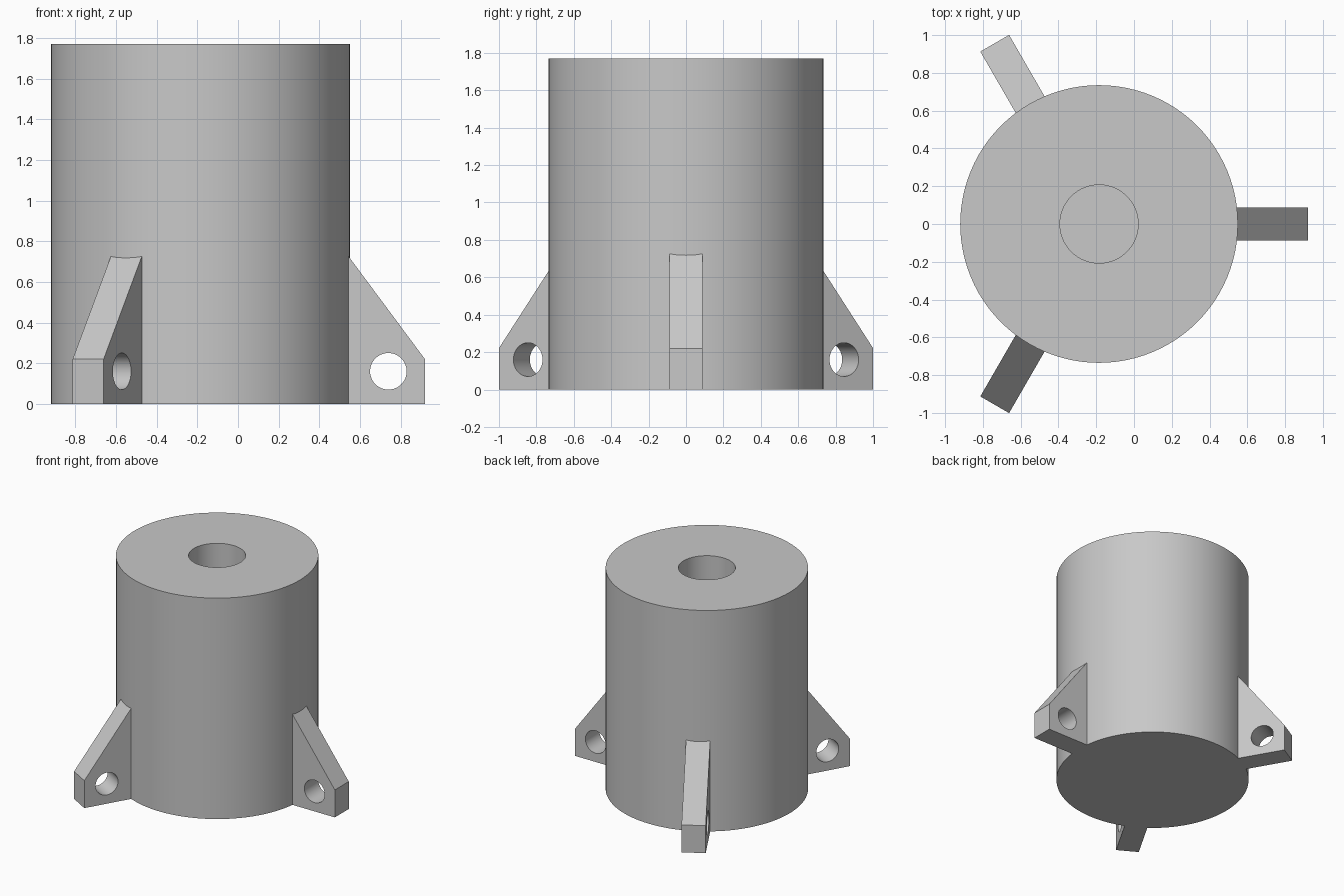
import bpy
import bmesh
from math import cos, sin, tau, radians
from mathutils import Matrix, Vector

default_cube = bpy.data.objects.get("Cube")
if default_cube:
    bpy.data.objects.remove(default_cube, do_unlink=True)

AXIS_X = -0.185
BODY_RADIUS, BODY_HEIGHT = 0.735, 1.77
BORE_RADIUS, BORE_FLOOR = 0.207, 0.18
FIN_REACH, FIN_ROOT, FIN_HALF = 1.105, 0.72, 0.088

grey = bpy.data.materials.new("plain grey")
grey.use_nodes = True
grey.diffuse_color = (0.58, 0.58, 0.58, 1)
grey.node_tree.nodes["Principled BSDF"].inputs["Base Color"].default_value = grey.diffuse_color


def finish(bm, name, angle=0.0):
    """Turn a bmesh into a smooth-by-angle object placed on the body axis."""
    bmesh.ops.recalc_face_normals(bm, faces=bm.faces)
    mesh = bpy.data.meshes.new(name)
    bm.to_mesh(mesh)
    bm.free()
    mesh.materials.append(grey)
    obj = bpy.data.objects.new(name, mesh)
    bpy.context.collection.objects.link(obj)
    obj.location.x = AXIS_X
    obj.rotation_euler.z = angle
    bpy.ops.object.select_all(action='DESELECT')
    obj.select_set(True)
    bpy.context.view_layer.objects.active = obj
    bpy.ops.object.shade_smooth_by_angle(angle=radians(30))
    return obj


def add_loop(bm, points):
    """Closed loop of edges in the xz plane, on one side of the fin."""
    verts = [bm.verts.new((x, -FIN_HALF, z)) for x, z in points]
    return [bm.edges.new((a, b)) for a, b in zip(verts, verts[1:] + verts[:1])]


# Body: a lathed cylinder with a blind bore in the top
bm = bmesh.new()
profile = [(0, 0), (BODY_RADIUS, 0), (BODY_RADIUS, BODY_HEIGHT),
           (BORE_RADIUS, BODY_HEIGHT), (BORE_RADIUS, BORE_FLOOR), (0, BORE_FLOOR)]
verts = [bm.verts.new((r, 0, z)) for r, z in profile]
edges = [bm.edges.new(pair) for pair in zip(verts, verts[1:])]
bmesh.ops.spin(bm, geom=verts + edges, cent=(0, 0, 0), axis=(0, 0, 1),
               angle=tau, steps=96, use_duplicate=False)
bmesh.ops.remove_doubles(bm, verts=bm.verts, dist=0.0001)
finish(bm, "cylinder_body")

# Mounting fins: sloped plates with a round bolt hole, set at thirds of a turn
fin_outline = [(FIN_ROOT, 0), (FIN_REACH, 0), (FIN_REACH, 0.22), (FIN_ROOT, 0.738)]
bolt_hole = [(0.925 + 0.09 * cos(tau * i / 48), 0.16 + 0.09 * sin(tau * i / 48))
             for i in range(48)]
for i, name in enumerate(("left_fin", "back_fin", "front_fin")):
    bm = bmesh.new()
    loops = add_loop(bm, fin_outline) + add_loop(bm, bolt_hole)
    bmesh.ops.triangle_fill(bm, edges=loops, use_beauty=True, normal=(0, -1, 0))
    side = bmesh.ops.extrude_face_region(bm, geom=bm.faces[:], use_keep_orig=True)
    moved = [g for g in side["geom"] if isinstance(g, bmesh.types.BMVert)]
    bmesh.ops.translate(bm, verts=moved, vec=(0, 2 * FIN_HALF, 0))
    finish(bm, name, tau * i / 3)
